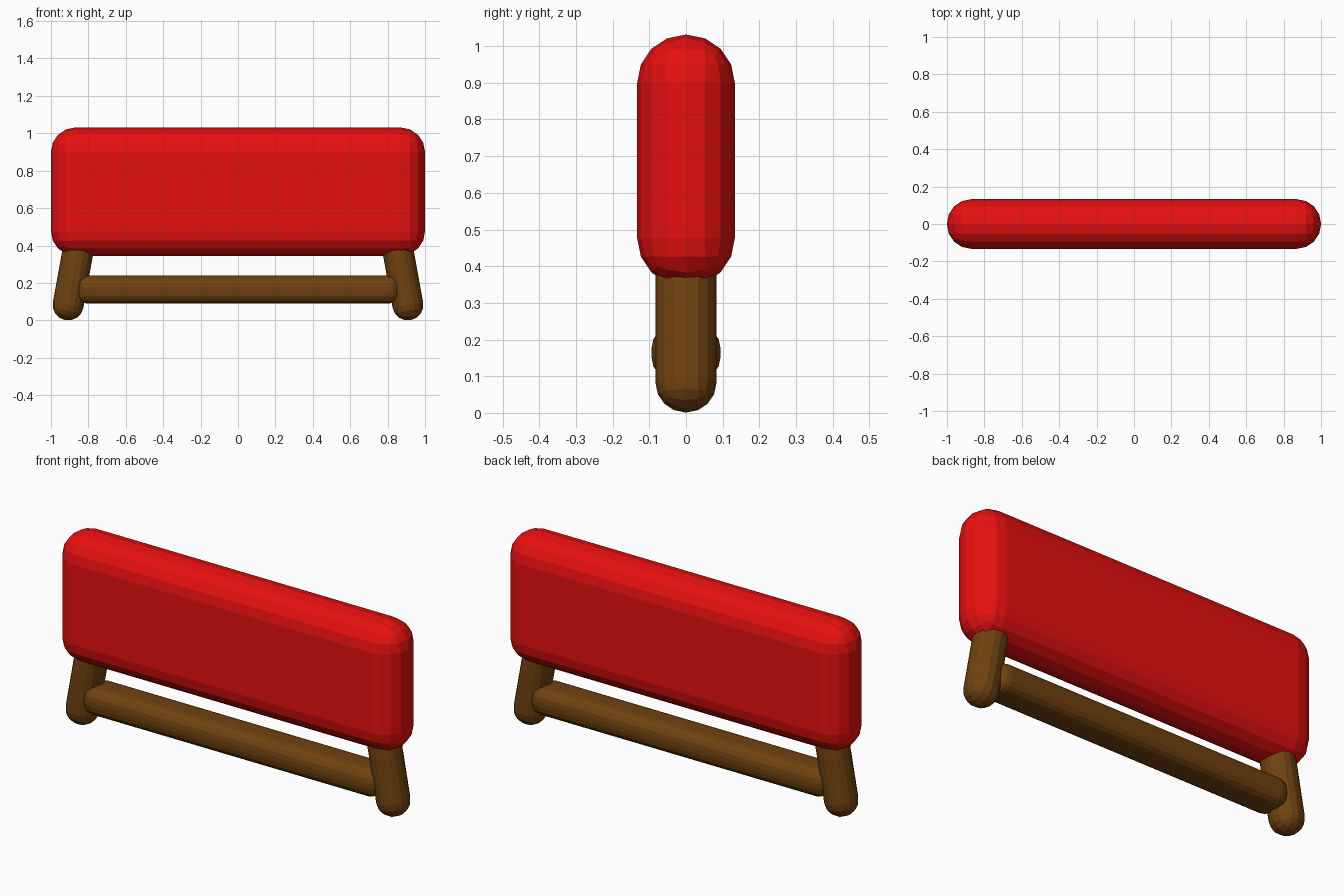
import bpy
import bmesh
from math import radians, sin, cos
from mathutils import Matrix, Vector

cube = bpy.data.objects.get("Cube")
if cube:
    bpy.data.objects.remove(cube, do_unlink=True)


def make_material(name, color):
    mat = bpy.data.materials.new(name)
    mat.use_nodes = True
    mat.diffuse_color = color
    mat.node_tree.nodes["Principled BSDF"].inputs["Base Color"].default_value = color
    return mat


def rounded_box(name, center, size, radius, mat, tilt=0.0):
    """Box with faceted round edges, tilted about the y axis."""
    bm = bmesh.new()
    bmesh.ops.create_cube(bm, size=1)
    bmesh.ops.scale(bm, vec=size, verts=bm.verts)
    bmesh.ops.bevel(bm, geom=bm.edges[:], offset=radius, offset_type='OFFSET',
                    segments=4, profile=0.5, affect='EDGES', clamp_overlap=True)
    bmesh.ops.transform(bm, matrix=Matrix.Rotation(tilt, 4, 'Y'), verts=bm.verts)
    mesh = bpy.data.meshes.new(name)
    bm.to_mesh(mesh)
    bm.free()
    mesh.materials.append(mat)
    obj = bpy.data.objects.new(name, mesh)
    obj.location = center
    bpy.context.collection.objects.link(obj)
    return obj


red = make_material("red", (0.8, 0.005, 0.005, 1))
brown = make_material("brown wood", (0.16, 0.055, 0.005, 1))

# Padded panel
rounded_box("panel", (0, 0, 0.688), (2, 0.266, 0.686), 0.131, red)

# Splayed round legs, with their tops sunk into the panel
LEG_RADIUS, LEG_LENGTH, SPLAY = 0.083, 0.55, radians(10.3)
for side, name in ((1, "left_leg"), (-1, "right_leg")):
    foot = Vector((side * 0.908, 0, LEG_RADIUS))
    up = Vector((-side * sin(SPLAY), 0, cos(SPLAY)))
    rounded_box(name, foot + up * (LEG_LENGTH / 2 - LEG_RADIUS),
                (2 * LEG_RADIUS, 2 * LEG_RADIUS, LEG_LENGTH),
                LEG_RADIUS - 0.001, brown, -side * SPLAY)

# Crossbar between the legs
rounded_box("crossbar", (0, 0, 0.164), (1.73, 0.188, 0.15), 0.062, brown)
